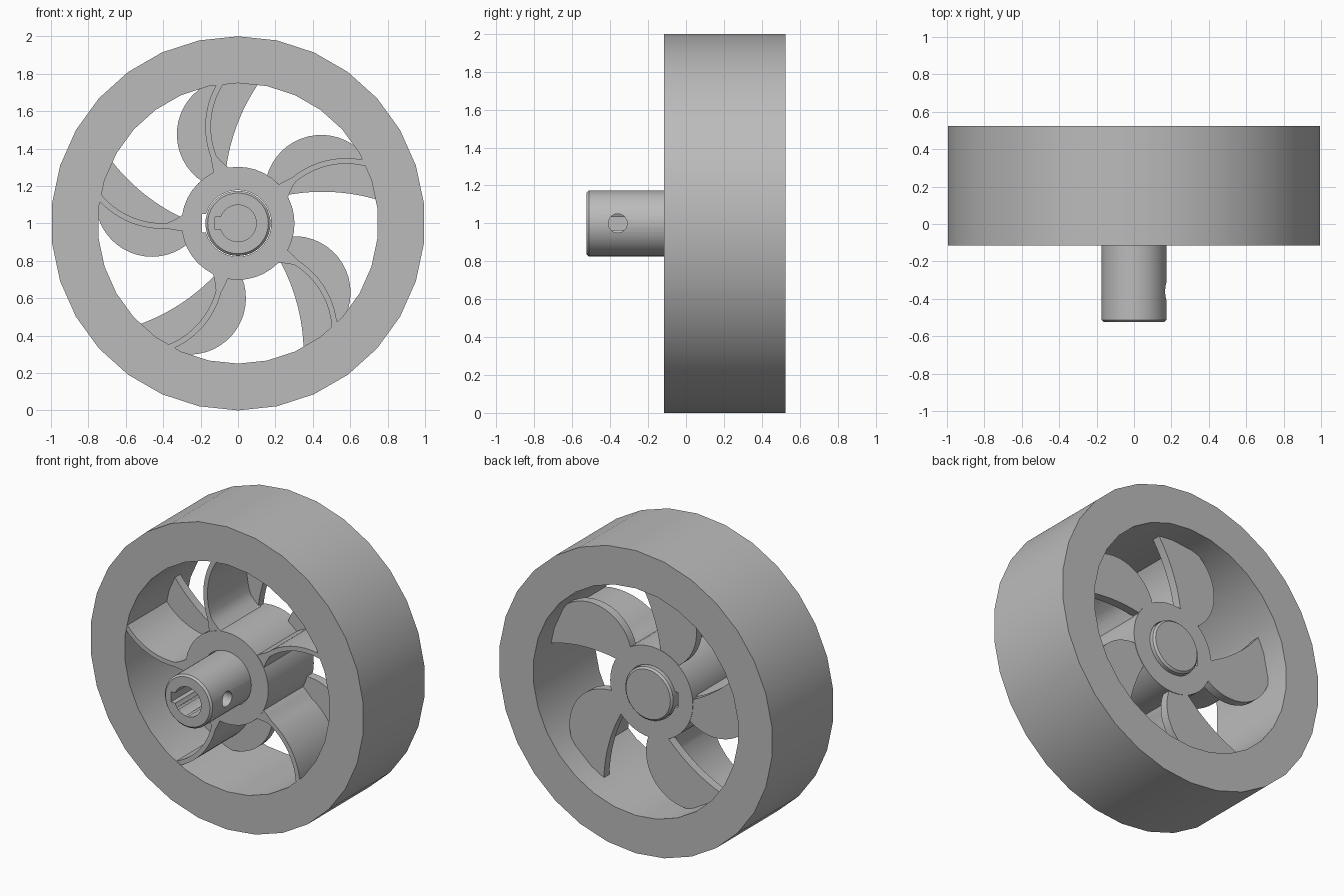
import bpy, bmesh
from math import sin, cos, pi, atan2, radians
from mathutils import Vector, Matrix

if "Cube" in bpy.data.objects:
    bpy.data.objects.remove(bpy.data.objects["Cube"])

grey = bpy.data.materials.new("light grey")
grey.use_nodes = True
colour = (0.5, 0.5, 0.5, 1)
grey.diffuse_color = colour
grey.node_tree.nodes["Principled BSDF"].inputs["Base Color"].default_value = colour

AXLE = Matrix.Translation((0, 0, 1))
FRONT, BACK = -0.115, 0.525      # rim faces
HUB_BACK = 0.36


def finish(name, bm, matrix=AXLE):
    bmesh.ops.recalc_face_normals(bm, faces=bm.faces)
    bm.transform(matrix)
    mesh = bpy.data.meshes.new(name)
    bm.to_mesh(mesh)
    bm.free()
    mesh.materials.append(grey)
    obj = bpy.data.objects.new(name, mesh)
    bpy.context.collection.objects.link(obj)
    return obj


def smooth(obj):
    bpy.ops.object.select_all(action='DESELECT')
    obj.select_set(True)
    bpy.context.view_layer.objects.active = obj
    bpy.ops.object.shade_smooth_by_angle(angle=radians(30))


def lathe(name, profile, sides):
    """Spin a closed (radius, y) profile round the y axis."""
    bm = bmesh.new()
    rings = []
    for i in range(sides):
        a = 2 * pi * i / sides
        rings.append([bm.verts.new((r * sin(a), y, r * cos(a))) for r, y in profile])
    for i, ring in enumerate(rings):
        after = rings[(i + 1) % sides]
        for j in range(len(profile)):
            k = (j + 1) % len(profile)
            bm.faces.new((ring[j], ring[k], after[k], after[j]))
    bmesh.ops.remove_doubles(bm, verts=bm.verts, dist=1e-5)
    return finish(name, bm)


def prism(name, outline, y0, y1, matrix=AXLE):
    """Extrude an (x, z) outline along y."""
    bm = bmesh.new()
    face = bm.faces.new([bm.verts.new((x, y0, z)) for x, z in outline])
    new = bmesh.ops.extrude_face_region(bm, geom=[face])["geom"]
    bmesh.ops.translate(bm, vec=(0, y1 - y0, 0),
                        verts=[v for v in new if isinstance(v, bmesh.types.BMVert)])
    return finish(name, bm, matrix)


def arc(a, b, c, steps=16):
    """Points on the circle through a, b and c, and its centre."""
    a, b, c = Vector(a), Vector(b), Vector(c)
    u, v = b - a, c - a
    d = 2 * (u.x * v.y - u.y * v.x)
    off = Vector((v.y * u.dot(u) - u.y * v.dot(v), u.x * v.dot(v) - v.x * u.dot(u))) / d
    mid, r = a + off, off.length
    start = atan2(*(a - mid).yx)
    sweep = (atan2(*(c - mid).yx) - start + pi) % (2 * pi) - pi
    if (sweep > 0) != (d > 0):
        sweep += 2 * pi if d > 0 else -2 * pi
    angles = [start + sweep * i / steps for i in range(steps + 1)]
    return [mid + r * Vector((cos(t), sin(t))) for t in angles], mid


def cut(obj, cutter):
    mod = obj.modifiers.new("cut", 'BOOLEAN')
    mod.operation, mod.object, mod.solver = 'DIFFERENCE', cutter, 'EXACT'
    cutter.hide_render = True
    bpy.context.view_layer.objects.active = obj
    bpy.ops.object.modifier_apply(modifier=mod.name)
    bpy.data.objects.remove(cutter)


def box(name, x0, x1, half, y0, y1):
    return prism(name, [(x0, -half), (x1, -half), (x1, half), (x0, half)], y0, y1)


# Rim
smooth(lathe("rim", [(0.75, FRONT), (1, FRONT), (1, BACK), (0.75, BACK)], 30))

# Hub with a through keyway
hub = lathe("hub", [(0.178, FRONT), (0.302, FRONT), (0.302, HUB_BACK), (0.178, HUB_BACK)], 40)
cut(hub, box("hub_keyway_cutter", -0.193, -0.1, 0.05, -1, 1))
smooth(hub)

# Shaft with chamfered ends, blind keyed bore and set screw hole
R, C, Y0, Y1 = 0.174, 0.012, -0.525, 0.395
shaft = lathe("shaft", [(0, Y0), (R - C, Y0), (R, Y0 + C), (R, Y1 - C), (R - C, Y1), (0, Y1)], 48)
cut(shaft, lathe("bore_cutter", [(0, -1), (0.098, -1), (0.098, 0.3), (0, 0.3)], 40))
cut(shaft, box("key_cutter", -0.123, -0.05, 0.034, -1, 0.3))
bm = bmesh.new()
bmesh.ops.create_cone(bm, cap_ends=True, segments=24, radius1=0.05, radius2=0.05, depth=0.25)
cut(shaft, finish("screw_cutter", bm,
                  Matrix.Translation((0.175, -0.36, 1)) @ Matrix.Rotation(pi / 2, 4, 'Y')))
smooth(shaft)

# Blades: a leaf plate at the back and a thin curved wall running to the front
bulge, _ = arc((-0.185, 0.22), (-0.327, 0.48), (-0.14, 0.755))
hollow, _ = arc((-0.065, 0.28), (0.0, 0.54), (0.122, 0.765))
spine, mid = arc((-0.085, 0.27), (-0.16, 0.52), (-0.09, 0.755))
sides = ([], [])
for i, p in enumerate(spine):
    half = 0.015 + 0.03 * max(0, 1 - i / 3)      # flared root
    for side, sign in zip(sides, (1, -1)):
        side.append(p + (p - mid).normalized() * half * sign)
for n in range(5):
    turn = AXLE @ Matrix.Rotation(2 * pi * n / 5, 4, 'Y')
    smooth(prism(f"blade_leaf_{n + 1}", bulge + hollow[::-1], HUB_BACK - 0.06, HUB_BACK - 0.003, turn))
    smooth(prism(f"blade_wall_{n + 1}", sides[0] + sides[1][::-1], FRONT + 0.003, HUB_BACK - 0.05, turn))
